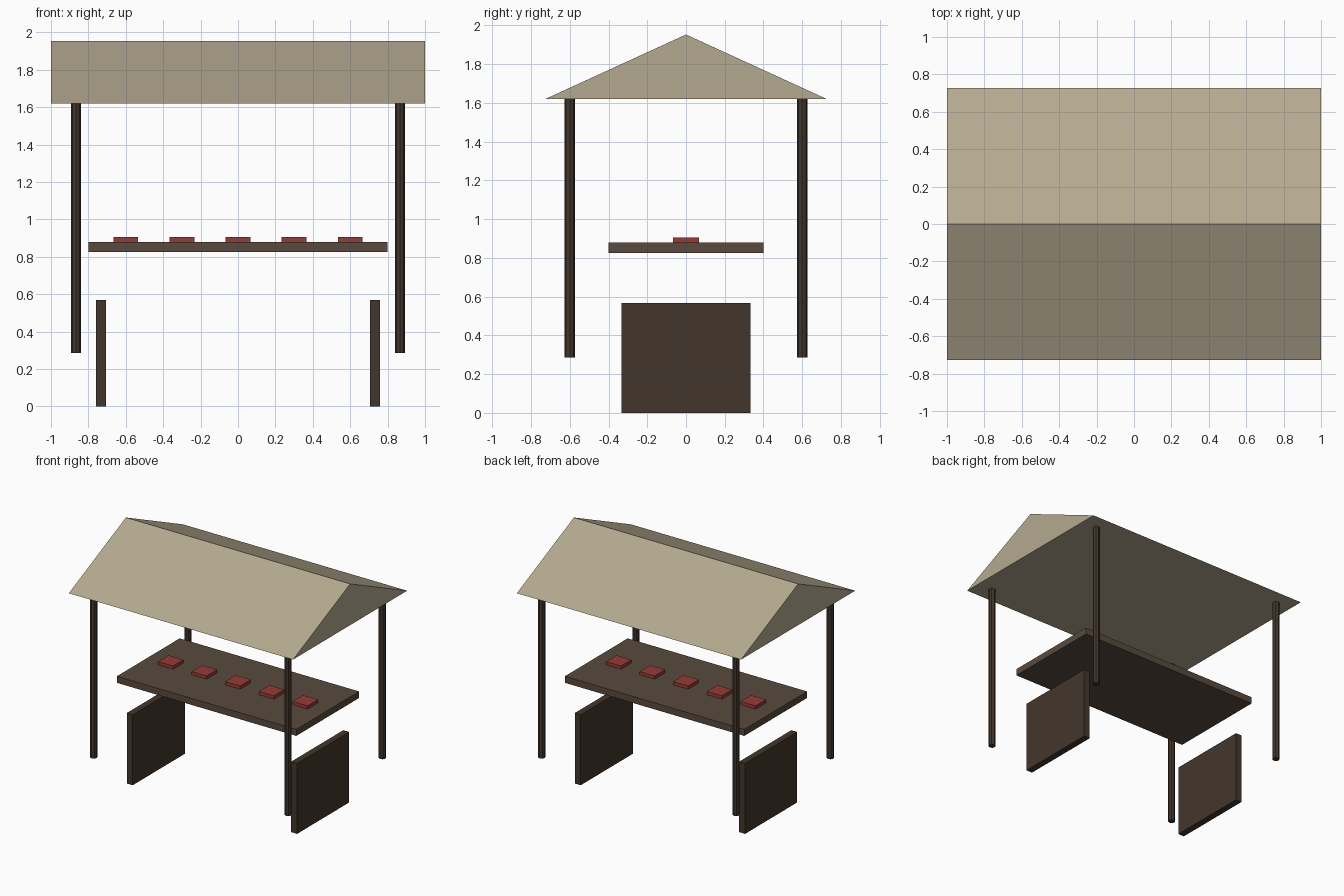
import bpy, bmesh
from mathutils import Matrix

if "Cube" in bpy.data.objects:
    bpy.data.objects.remove(bpy.data.objects["Cube"])


def material(name, rgb):
    m = bpy.data.materials.new(name)
    m.diffuse_color = (*rgb, 1)
    m.use_nodes = True
    m.node_tree.nodes["Principled BSDF"].inputs["Base Color"].default_value = m.diffuse_color
    return m


CANVAS = material("canvas", (0.46, 0.40, 0.28))
TABLE_WOOD = material("table_wood", (0.10, 0.068, 0.047))
DARK_WOOD = material("dark_wood", (0.055, 0.037, 0.025))
RED = material("red_goods", (0.30, 0.045, 0.037))


def finish(name, bm, mat):
    mesh = bpy.data.meshes.new(name)
    bmesh.ops.recalc_face_normals(bm, faces=bm.faces)
    bm.to_mesh(mesh)
    bm.free()
    mesh.materials.append(mat)
    obj = bpy.data.objects.new(name, mesh)
    bpy.context.collection.objects.link(obj)
    return obj


def box(name, center, size, mat):
    bm = bmesh.new()
    bmesh.ops.create_cube(bm, size=1, matrix=Matrix.Translation(center) @ Matrix.Diagonal((*size, 1)))
    return finish(name, bm, mat)


def post(name, x, y, z0, z1, radius, mat):
    bm = bmesh.new()
    bmesh.ops.create_cone(bm, cap_ends=True, segments=8, radius1=radius, radius2=radius,
                          depth=z1 - z0, matrix=Matrix.Translation((x, y, (z0 + z1) / 2)))
    return finish(name, bm, mat)


# Gabled roof: triangular profile extruded along x
bm = bmesh.new()
profile = [(-0.727, 1.62), (0.727, 1.62), (0, 1.953)]
gable = bm.faces.new([bm.verts.new((-1, y, z)) for y, z in profile])
ext = bmesh.ops.extrude_face_region(bm, geom=[gable], use_keep_orig=True)
bmesh.ops.translate(bm, vec=(2, 0, 0),
                    verts=[g for g in ext["geom"] if isinstance(g, bmesh.types.BMVert)])
finish("roof", bm, CANVAS)

# Table top and side panels
box("table_top", (0, 0, 0.853), (1.6, 0.8, 0.053), TABLE_WOOD)
for side, sx in (("left", -1), ("right", 1)):
    box(f"{side}_table_panel", (sx * 0.733, 0, 0.284), (0.053, 0.664, 0.568), DARK_WOOD)

    # Roof posts
    for end, sy in (("front", -1), ("back", 1)):
        post(f"{end}_{side}_post", sx * 0.867, sy * 0.6, 0.286, 1.62, 0.0265, DARK_WOOD)

# Row of goods on the table
for i in range(5):
    box(f"goods_{i + 1}", ((i - 2) * 0.3, 0, 0.892), (0.133, 0.133, 0.028), RED)
